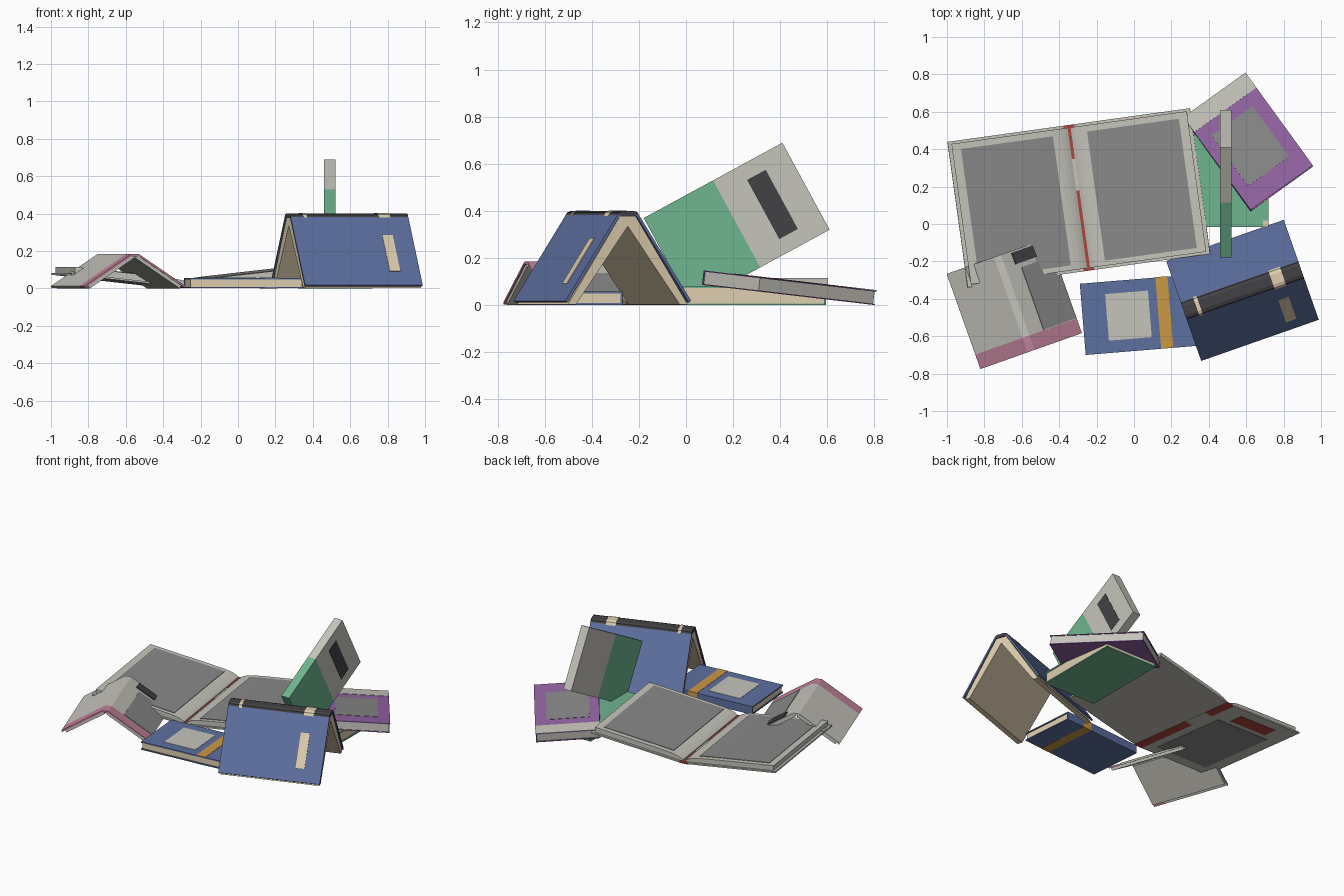
import bpy, bmesh, math
from mathutils import Matrix

if "Cube" in bpy.data.objects:
    bpy.data.objects.remove(bpy.data.objects["Cube"])

COLOURS = {
    "pale_grey": (0.56, 0.55, 0.50), "mid_grey": (0.25, 0.25, 0.25),
    "charcoal": (0.055, 0.054, 0.06), "blue": (0.11, 0.16, 0.35),
    "green": (0.16, 0.46, 0.28), "purple": (0.30, 0.13, 0.38),
    "pink": (0.52, 0.22, 0.32), "orange": (0.60, 0.32, 0.06),
    "cream": (0.74, 0.62, 0.43), "red": (0.42, 0.06, 0.05),
}
MATS = {}
for key, rgb in COLOURS.items():
    MATS[key] = bpy.data.materials.new(key)
    MATS[key].diffuse_color = (*rgb, 1)


def place(x, y, z, deg):
    return Matrix.Translation((x, y, z)) @ Matrix.Rotation(math.radians(deg), 4, 'Z')


def prism(name, pts, x0, x1, M, mat):
    """Extrude a (y, z) outline along local x."""
    bm = bmesh.new()
    a = [bm.verts.new((x0, y, z)) for y, z in pts]
    b = [bm.verts.new((x1, y, z)) for y, z in pts]
    bm.faces.new(a)
    bm.faces.new(b[::-1])
    n = len(pts)
    for i in range(n):
        j = (i + 1) % n
        bm.faces.new((a[j], a[i], b[i], b[j]))
    bmesh.ops.recalc_face_normals(bm, faces=bm.faces)
    me = bpy.data.meshes.new(name)
    bm.to_mesh(me)
    bm.free()
    me.materials.append(MATS[mat])
    ob = bpy.data.objects.new(name, me)
    ob.matrix_world = M
    bpy.context.collection.objects.link(ob)
    return ob


def box(name, x0, x1, y0, y1, z0, z1, M, mat):
    return prism(name, [(y0, z0), (y1, z0), (y1, z1), (y0, z1)], x0, x1, M, mat)


def slab(a, b, low, high):
    """Outline of a sloping board between two offsets from line a-b."""
    dy, dz = b[0] - a[0], b[1] - a[1]
    k = math.hypot(dy, dz) * (1 if dy > 0 else -1)
    ny, nz = -dz / k, dy / k
    off = lambda p, t: (p[0] + ny * t, p[1] + nz * t)
    return [off(a, low), off(b, low), off(b, high), off(a, high)]


def closed_book(name, w, d, t, M, cover, pages, c=0.008):
    """Lying book, spine on local +y, bottom at z = 0."""
    w, d = w / 2, d / 2
    box(name + "_back_cover", -w, w, -d, d, 0, c, M, cover)
    box(name + "_front_cover", -w, w, -d, d, t - c, t, M, cover)
    box(name + "_spine", -w, w, d - c, d, c, t - c, M, cover)
    box(name + "_pages", -w + .006, w - .006, -d + .006, d - c, c, t - c, M, pages)


# ---- Closed blue book with wrapped stripe and label
M = place(0.03, -0.485, 0.001, 4.7)
closed_book("blue_book", 0.61, 0.382, 0.056, M, "blue", "cream")
box("blue_book_label", -.175, .055, -.125, .125, .055, .058, M, "pale_grey")
for part, y0, y1, z0, z1 in (("front", -.191, .193, .055, .058),
                             ("back", -.191, .193, -.001, .002),
                             ("spine", .189, .193, 0, .057)):
    box("blue_book_stripe_" + part, .1, .165, y0, y1, z0, z1, M, "orange")

# ---- Green book, spine to the left
M = place(0.52, 0.29, 0, 90)
closed_book("green_book", 0.61, 0.40, 0.08, M, "green", "cream")
box("green_book_tag", -.305, -.27, -.2, -.17, .079, .082, M, "cream")

# ---- Purple book leaning over the green one
M = (Matrix.Translation((0.61, 0.435, 0.043)) @ Matrix.Rotation(-0.116, 4, 'X')
     @ Matrix.Rotation(math.radians(125.8), 4, 'Z'))
closed_book("purple_book", 0.616, 0.41, 0.062, M, "purple", "pale_grey", .005)
box("purple_book_band", .208, .308, -.205, .205, .061, .064, M, "pale_grey")
box("purple_book_panel", -.195, .14, -.13, .14, .061, .064, M, "mid_grey")

# ---- Two-tone book balanced upright on a corner
M = (Matrix.Translation((0.49, 0.215, 0.345)) @ Matrix.Rotation(math.radians(28.5), 4, 'X')
     @ Matrix(((0, 0, 1, 0), (1, 0, 0, 0), (0, 1, 0, 0), (0, 0, 0, 1))))
box("upright_book_lower", -.335, 0, -.21, .21, -.03, .03, M, "green")
box("upright_book_upper", 0, .335, -.21, .21, -.03, .03, M, "pale_grey")
box("upright_book_plate", .128, .218, -.143, .143, .029, .032, M, "charcoal")

# ---- Blue book standing open like a tent
M = place(0.58, -0.355, 0, 19.3)
L = 0.333
for sg, side in ((-1, "front"), (1, "back")):
    prism("tent_cover_" + side, slab((sg * .283, .018), (sg * .045, .388), -.012, 0),
          -L, L, M, "blue")
prism("tent_pages", [(-.27, .002), (-.036, .376), (.036, .376), (.27, .002),
                     (.234, .002), (0, .335), (-.234, .002)], -L + .006, L - .006, M, "cream")
ridge = [(-.052, .376), (-.043, .393), (-.025, .4), (.025, .4), (.043, .393), (.052, .376)]
prism("tent_spine", ridge, -L, L, M, "charcoal")
band = [(y * 1.04, z + .002) for y, z in ridge]
prism("tent_spine_band_small", band, -.262, -.242, M, "cream")
prism("tent_spine_band_large", band, .165, .23, M, "cream")
prism("tent_label", slab((-.236, .091), (-.112, .284), -.001, .003), .163, .222, M, "cream")

# ---- Pale book lying face down with a pink band
M = place(-0.64, -0.425, 0, 109.5)
L = 0.27
for sg, side in ((-1, "right"), (1, "left")):
    a, b = (sg * .288, .012), (sg * .02, .185)
    prism("low_tent_band_" + side, slab(a, b, -.01, 0), -L, -.188, M, "pink")
    prism("low_tent_cover_" + side, slab(a, b, -.01, 0), -.188, L, M, "pale_grey")
    c = (sg * .27, .0237)
    prism("low_tent_pages_" + side, slab(c, b, -.028, -.01), -L + .006, L - .006, M, "pale_grey")
top = [(-.024, .172), (-.02, .185), (.02, .185), (.024, .172)]
prism("low_tent_spine_band", top, -L, -.188, M, "pink")
prism("low_tent_spine", top, -.188, L, M, "pale_grey")


def leg(v):
    return (-v, .012 + (.288 - v) * .173 / .268)


prism("low_tent_panel", slab(leg(.286), leg(.1), -.001, .003), -.185, .17, M, "mid_grey")
prism("low_tent_plate", slab(leg(.225), leg(.075), -.001, .006), .195, .26, M, "charcoal")

# ---- Large open book, spine down, both halves lifted outwards
M = place(-0.295, 0.14, 0.003, 97.9)
H = 0.393


def cover_z(s):
    return max(0, (s - .03) * .07 / .625)


def page_z(s):
    return cover_z(s) + .01 + .034 * (1 - math.exp(-s / .035))


for sg, side in ((1, "left"), (-1, "right")):
    a, b = (sg * .03, 0), (sg * .655, .07)
    prism("open_cover_" + side, slab(a, b, 0, .01), -H, H, M, "pale_grey")
    ss = [.008, .025, .045, .07, .1, .2, .35, .5, .635]
    outline = [(sg * s, page_z(s)) for s in ss] + [(sg * .635, cover_z(.635) + .009),
                                                   (sg * .03, .008), (sg * .008, .008)]
    pages = prism("open_pages_" + side, outline, -H + .014, H - .014, M, "pale_grey")
    ps = [.092, .12, .16, .2, .35, .5, .588]
    panel = ([(sg * s, page_z(s) + .003) for s in ps]
             + [(sg * s, page_z(s) - .003) for s in reversed(ps)])
    prism("open_page_panel_" + side, panel, -.352, .345, M, "mid_grey")

# spine of the open book: red with a pale gap
for i, (t0, t1, mat) in enumerate(((-H, .04, "red"), (.04, .21, "pale_grey"), (.21, H, "red"))):
    box("open_spine_%d" % i, t0, t1, -.032, .032, -.002, .009, M, mat)

# printed panel and label under the left cover
under = lambda s: (s, cover_z(s))
prism("open_back_panel", slab(under(.1), under(.56), -.003, .001), -.32, .2, M, "mid_grey")
prism("open_back_label", slab(under(.18), under(.5), -.003, .001), .235, .325, M, "red")

for m in bpy.data.materials:
    if m.users and not m.is_grease_pencil:
        m.use_nodes = True
        m.node_tree.nodes["Principled BSDF"].inputs["Base Color"].default_value = m.diffuse_color
